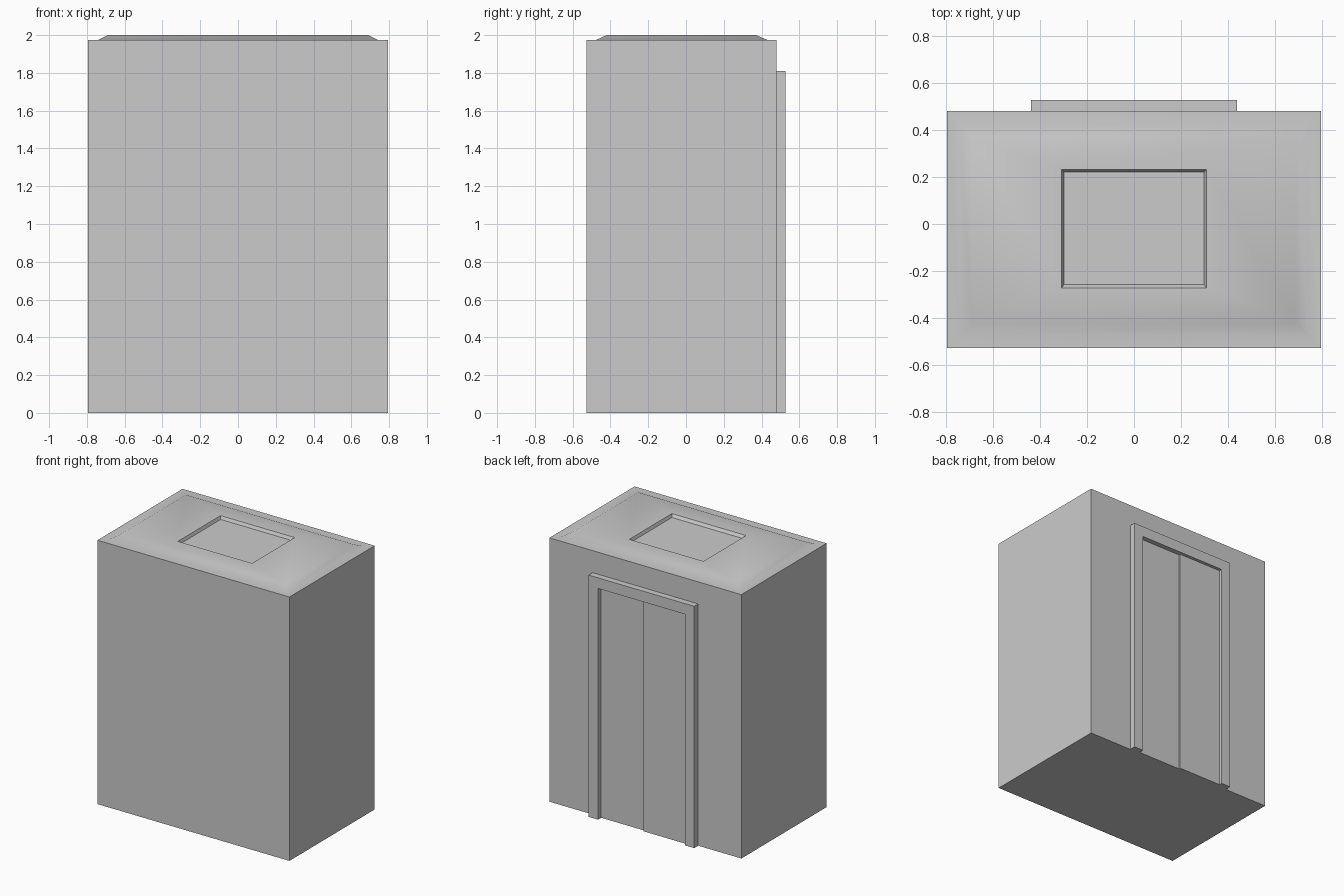
import bpy, bmesh

if "Cube" in bpy.data.objects:
    bpy.data.objects.remove(bpy.data.objects["Cube"])

WALL_Y = 0.48      # plane of the wall that carries the door
FRONT_Y = 0.527    # outer face of the door surround


def finish(name, bm):
    bmesh.ops.recalc_face_normals(bm, faces=bm.faces)
    mesh = bpy.data.meshes.new(name)
    bm.to_mesh(mesh)
    bm.free()
    obj = bpy.data.objects.new(name, mesh)
    bpy.context.collection.objects.link(obj)
    return obj


def prism(name, profile, y0, y1):
    """Extrude an x-z outline along y."""
    bm = bmesh.new()
    face = bm.faces.new([bm.verts.new((x, y0, z)) for x, z in profile])
    ext = bmesh.ops.extrude_face_region(bm, geom=[face])["geom"]
    moved = [v for v in ext if isinstance(v, bmesh.types.BMVert)]
    bmesh.ops.translate(bm, verts=moved, vec=(0, y1 - y0, 0))
    return finish(name, bm)


# Cabin: stacked rectangular rings for walls, bevelled roof and sunken hatch
rings = [  # half width, y min, y max, z
    (0.795, -0.527, WALL_Y, 0.0),
    (0.795, -0.527, WALL_Y, 1.975),
    (0.74, -0.475, 0.43, 1.975),
    (0.69, -0.42, 0.37, 2.0),
    (0.307, -0.272, 0.232, 2.0),
    (0.298, -0.258, 0.22, 1.978),
]
bm = bmesh.new()
loops = [[bm.verts.new(p) for p in ((-w, a, z), (w, a, z), (w, b, z), (-w, b, z))]
         for w, a, b, z in rings]
for lo, hi in zip(loops, loops[1:]):
    for i in range(4):
        j = (i + 1) % 4
        bm.faces.new((lo[i], lo[j], hi[j], hi[i]))
bm.faces.new(loops[0][::-1])
bm.faces.new(loops[-1])
cabin = finish("cabin", bm)
bpy.context.view_layer.objects.active = cabin
cabin.select_set(True)
bpy.ops.object.shade_smooth_by_angle(angle=0.56)

# Door surround: one arch-shaped outline
W, H, w, h = 0.437, 1.81, 0.36, 1.73
prism("door_surround",
      [(-W, 0), (-W, H), (W, H), (W, 0), (w, 0), (w, h), (-w, h), (-w, 0)],
      WALL_Y, FRONT_Y)

# Two sliding door panels, one slightly in front of the other
for name, x0, x1, y in (("door_panel_front", -w, 0, 0.503),
                        ("door_panel_rear", 0, w, 0.49)):
    prism(name, [(x0, 0), (x1, 0), (x1, h), (x0, h)], WALL_Y, y)
